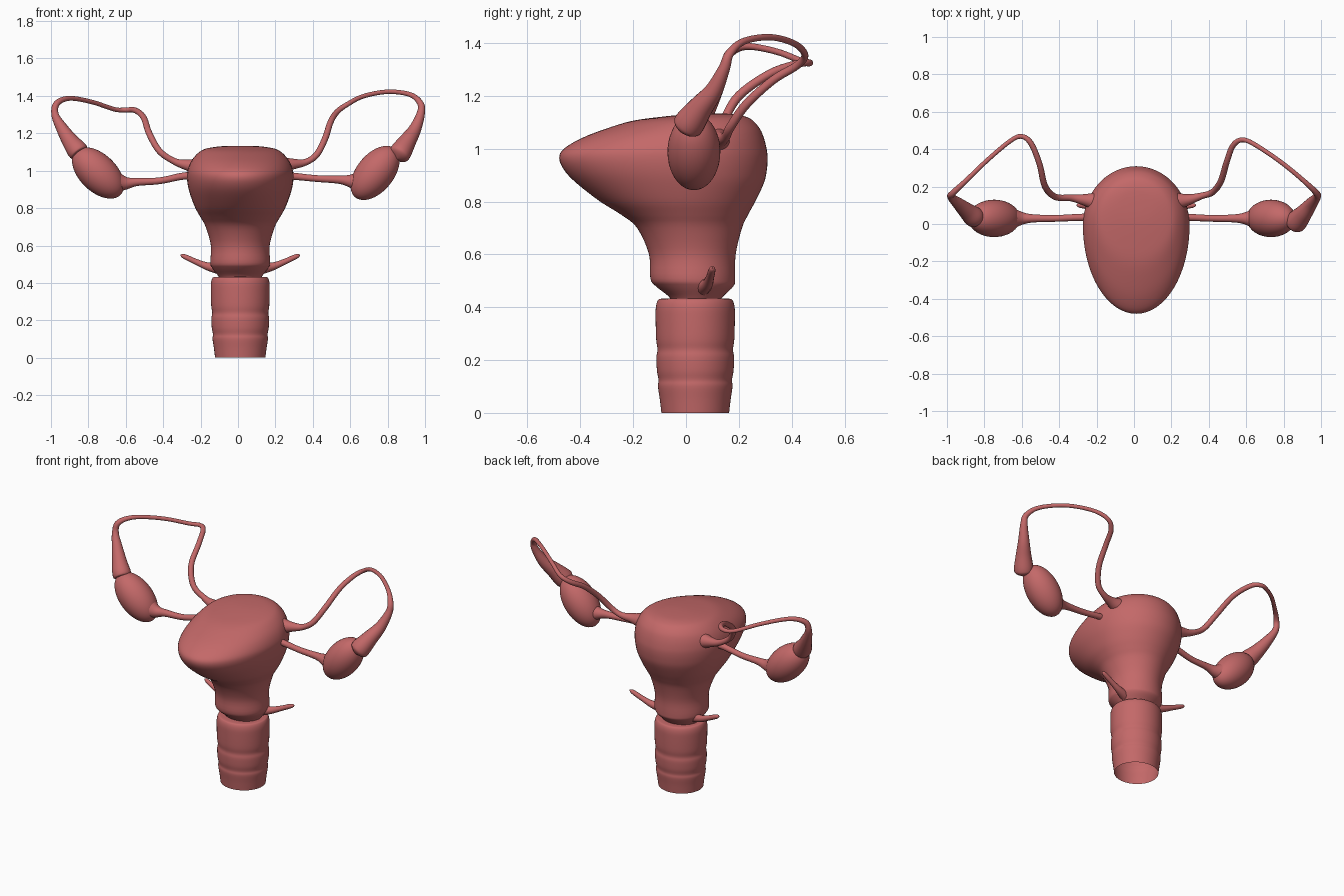
import bpy, bmesh, math
from mathutils import Vector

flesh = bpy.data.materials.new("flesh")
flesh.diffuse_color = (0.55, 0.14, 0.14, 1)


def smooth_rows(rows, steps):
    """Catmull-Rom interpolation through rows of numbers."""
    vs = [Vector(r) for r in rows]
    vs = [vs[0]] + vs + [vs[-1]]
    out = []
    for i in range(1, len(vs) - 2):
        a, b, c, d = vs[i - 1:i + 3]
        for k in range(steps):
            t = k / steps
            out.append(0.5 * (2 * b + (c - a) * t + (2 * a - 5 * b + 4 * c - d) * t * t
                              + (3 * b - a - 3 * c + d) * t ** 3))
    return out + [vs[-1]]


def mesh_object(name, bm):
    bmesh.ops.recalc_face_normals(bm, faces=bm.faces)
    me = bpy.data.meshes.new(name)
    bm.to_mesh(me)
    bm.free()
    me.materials.append(flesh)
    me.shade_smooth()
    ob = bpy.data.objects.new(name, me)
    bpy.context.collection.objects.link(ob)
    return ob


def loft(name, rings, cap_start, cap_end):
    bm = bmesh.new()
    loops = [[bm.verts.new(p) for p in ring] for ring in rings]
    n = len(loops[0])
    for lo, hi in zip(loops, loops[1:]):
        for i in range(n):
            j = (i + 1) % n
            bm.faces.new((lo[i], lo[j], hi[j], hi[i]))
    if cap_start:
        bm.faces.new(loops[0])
    if cap_end:
        bm.faces.new(loops[-1])
    return mesh_object(name, bm)


def egg_ring(z, front, back, half, n=64, cx=0.012):
    """Oval ring whose widest line sits a little behind the middle."""
    cy = (front + back) / 2 + 0.2 * max(0, back - front - 0.4)
    ring = []
    for i in range(n):
        a = 2 * math.pi * i / n
        ry = back - cy if math.sin(a) > 0 else cy - front
        ring.append((cx + half * math.cos(a), cy + ry * math.sin(a), z))
    return ring


def tube(name, rows, n=20, steps=6):
    """Round tube through (x, y, z, radius) rows."""
    pts = smooth_rows(rows, steps)
    rings, side = [], None
    for i, p in enumerate(pts):
        t = (pts[min(i + 1, len(pts) - 1)].xyz - pts[max(i - 1, 0)].xyz).normalized()
        if side is None:
            side = t.cross(Vector((0, 1, 0.1)))
        side = (side - t * side.dot(t)).normalized()
        up = t.cross(side)
        r = max(p.w, 0.002)
        rings.append([p.xyz + r * (side * math.cos(2 * math.pi * k / n)
                                   + up * math.sin(2 * math.pi * k / n)) for k in range(n)])
    return loft(name, rings, True, True)


# Uterus body: z, front y, back y, half width
body = [(0.41, -0.05, 0.12, 0.10), (0.44, -0.065, 0.14, 0.12), (0.48, -0.115, 0.18, 0.15),
        (0.51, -0.135, 0.186, 0.16), (0.60, -0.14, 0.188, 0.157), (0.70, -0.185, 0.212, 0.185),
        (0.75, -0.245, 0.235, 0.212), (0.80, -0.325, 0.262, 0.24), (0.87, -0.415, 0.295, 0.267),
        (0.92, -0.462, 0.306, 0.28), (0.965, -0.48, 0.309, 0.285), (1.00, -0.462, 0.305, 0.282),
        (1.04, -0.395, 0.295, 0.268), (1.075, -0.305, 0.28, 0.245), (1.105, -0.205, 0.255, 0.212),
        (1.12, -0.10, 0.23, 0.175), (1.13, 0.0, 0.19, 0.11), (1.133, 0.06, 0.14, 0.04)]
loft("uterus", [egg_ring(*r) for r in smooth_rows(body, 4)], True, True)

# Ribbed canal, open at the bottom: z, radius
canal = [(0, 0.128), (0.05, 0.134), (0.10, 0.141), (0.125, 0.139), (0.16, 0.145), (0.21, 0.147),
         (0.24, 0.143), (0.28, 0.148), (0.36, 0.150), (0.40, 0.149), (0.425, 0.142),
         (0.432, 0.13), (0.433, 0.09)]
loft("canal", [egg_ring(z, 0.035 - r, 0.035 + r, r * 1.05) for z, r in smooth_rows(canal, 4)],
     False, True)

# Fallopian tubes, not quite mirror images
tube("fallopian_tube_right", [
    (0.22, 0.12, 1.03, 0.05), (0.29, 0.13, 1.035, 0.03), (0.36, 0.15, 1.045, 0.018),
    (0.42, 0.17, 1.085, 0.017), (0.465, 0.23, 1.17, 0.017), (0.495, 0.33, 1.26, 0.016),
    (0.53, 0.42, 1.315, 0.015), (0.585, 0.45, 1.355, 0.013), (0.67, 0.41, 1.398, 0.012),
    (0.80, 0.32, 1.422, 0.012), (0.92, 0.22, 1.407, 0.013), (0.975, 0.165, 1.36, 0.017),
    (0.977, 0.145, 1.305, 0.022), (0.945, 0.105, 1.22, 0.034), (0.905, 0.055, 1.155, 0.047),
    (0.87, 0.015, 1.10, 0.058), (0.856, 0.0, 1.078, 0.048), (0.845, -0.01, 1.062, 0.0)])
tube("fallopian_tube_left", [
    (-0.20, 0.12, 1.02, 0.05), (-0.27, 0.13, 1.03, 0.03), (-0.34, 0.14, 1.05, 0.018),
    (-0.42, 0.145, 1.105, 0.017), (-0.475, 0.20, 1.20, 0.017), (-0.505, 0.32, 1.285, 0.016),
    (-0.55, 0.43, 1.323, 0.015), (-0.60, 0.468, 1.325, 0.013), (-0.66, 0.445, 1.328, 0.012),
    (-0.78, 0.345, 1.367, 0.012), (-0.90, 0.23, 1.387, 0.013), (-0.968, 0.165, 1.36, 0.017),
    (-0.978, 0.145, 1.30, 0.02), (-0.94, 0.11, 1.225, 0.032), (-0.895, 0.07, 1.155, 0.045),
    (-0.86, 0.04, 1.11, 0.055), (-0.845, 0.03, 1.09, 0.045), (-0.835, 0.02, 1.075, 0.0)])

for label, s, cx, tilt in (("right", 1, 0.733, 0.68), ("left", -1, -0.748, -0.80)):
    # Ovary
    bpy.ops.mesh.primitive_uv_sphere_add(segments=40, ring_count=24, location=(cx, 0.03, 0.988),
                                         rotation=(0, tilt, 0), scale=(0.1, 0.1, 0.168))
    ovary = bpy.context.object
    ovary.name = "ovary_" + label
    ovary.data.materials.append(flesh)
    ovary.data.shade_smooth()
    # Ligament flaring into the ovary
    dz = 0 if s > 0 else -0.012
    tube("ovarian_ligament_" + label, [
        (s * 0.22, 0.035, 0.975, 0.022), (s * 0.30, 0.035, 0.97, 0.019),
        (s * 0.42, 0.03, 0.958 + dz, 0.018), (s * 0.54, 0.03, 0.952 + dz, 0.022),
        (s * 0.60, 0.03, 0.945 + dz, 0.035), (s * 0.66, 0.03, 0.94, 0.065)])
    # Cervical ligament
    tube("cervical_ligament_" + label, [
        (0.012 + s * 0.10, 0.06, 0.475, 0.034), (0.012 + s * 0.17, 0.08, 0.487, 0.022),
        (0.012 + s * 0.23, 0.09, 0.51, 0.016), (0.012 + s * 0.285, 0.097, 0.535, 0.014),
        (0.012 + s * 0.31, 0.10, 0.546, 0.010), (0.012 + s * 0.32, 0.10, 0.55, 0.0)], n=14)
